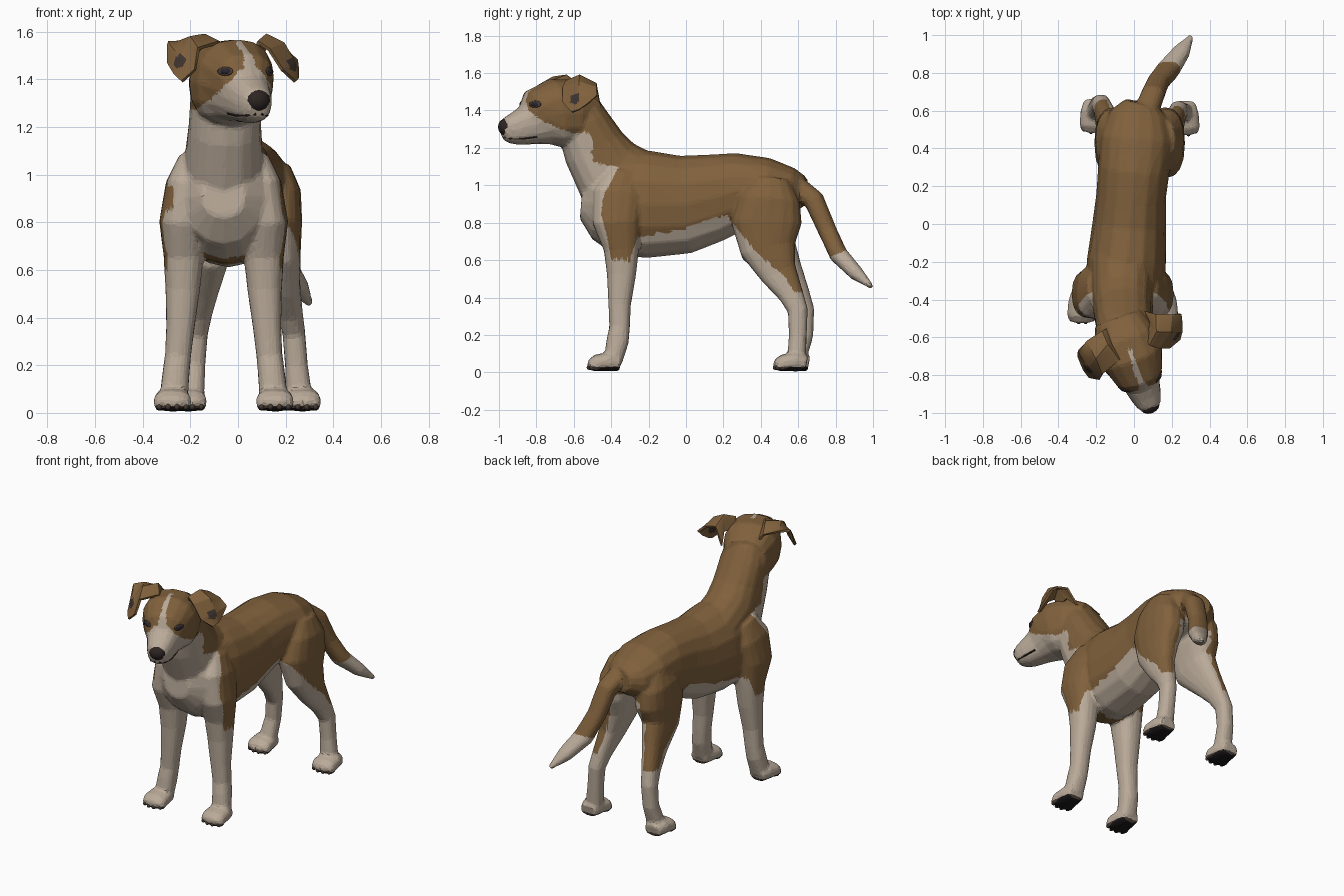
import bpy, bmesh, math
from mathutils import Matrix, Vector
from mathutils.bvhtree import BVHTree

if "Cube" in bpy.data.objects:
    bpy.data.objects.remove(bpy.data.objects["Cube"])


def material(name, rgb):
    m = bpy.data.materials.new(name)
    m.use_nodes = True
    m.diffuse_color = (*rgb, 1)
    m.node_tree.nodes["Principled BSDF"].inputs["Base Color"].default_value = (*rgb, 1)
    return m


BROWN = material("brown_coat", (0.215, 0.118, 0.045))
CREAM = material("cream_coat", (0.49, 0.405, 0.32))
SOLE = material("black_sole", (0.012, 0.010, 0.010))
CLAW = material("dark_claw", (0.065, 0.046, 0.036))
NOSE = material("nose_dark", (0.026, 0.018, 0.017))
EYE = material("eye_dark", (0.022, 0.019, 0.028))
PATCH = material("ear_patch", (0.05, 0.034, 0.028))

# Turned head frame: local x is sideways, -y is forward
HEAD = Matrix.Translation((-0.045, -0.61, 0)) @ Matrix.Rotation(math.radians(20), 4, 'Z')
HEAD_INV = HEAD.inverted()


def tube(bm, rings, matrix=Matrix(), sides=16, power=2.4):
    """Loft of rounded sections; each ring is x, y, z, half width, half depth."""
    centres = [Vector(r[:3]) for r in rings]
    loops = []
    for i, r in enumerate(rings):
        t = (centres[min(i + 1, len(rings) - 1)] - centres[max(i - 1, 0)]).normalized()
        b = t.cross(Vector((1, 0, 0))).normalized()
        a = b.cross(t)
        loop = []
        for k in range(sides):
            ang = 2 * math.pi * k / sides
            c, s = math.cos(ang), math.sin(ang)
            p = a * (r[3] * math.copysign(abs(c) ** (2 / power), c))
            p += b * (r[4] * math.copysign(abs(s) ** (2 / power), s))
            loop.append(bm.verts.new(matrix @ (centres[i] + p)))
        loops.append(loop)
    for p, q in zip(loops, loops[1:]):
        for k in range(sides):
            n = (k + 1) % sides
            bm.faces.new((p[k], p[n], q[n], q[k]))
    bm.faces.new(loops[0])
    bm.faces.new(loops[-1])


def blob(bm, loc, scale, matrix=Matrix()):
    m = matrix @ Matrix.Translation(loc) @ Matrix.Diagonal((*scale, 1))
    bmesh.ops.create_uvsphere(bm, u_segments=14, v_segments=8, radius=1, matrix=m)


def finish(bm, name, mats, smooth=False):
    bmesh.ops.recalc_face_normals(bm, faces=bm.faces[:])
    for f in bm.faces:
        f.smooth = smooth
    me = bpy.data.meshes.new(name)
    bm.to_mesh(me)
    bm.free()
    for m in mats:
        me.materials.append(m)
    ob = bpy.data.objects.new(name, me)
    bpy.context.scene.collection.objects.link(ob)
    return ob


def interp(t, pts):
    if t <= pts[0][0]:
        return pts[0][1]
    for (a, b), (c, d) in zip(pts, pts[1:]):
        if t <= c:
            return b + (d - b) * (t - a) / (c - a)
    return pts[-1][1]


skin, claws = bmesh.new(), bmesh.new()

# Torso: y, x, top, bottom, half width
torso = [(-.56, -.06, 1.0, .82, .09), (-.5, -.06, 1.1, .71, .165), (-.38, -.055, 1.19, .63, .2),
         (-.2, -.04, 1.185, .61, .21), (0, -.025, 1.16, .635, .195), (.15, -.015, 1.17, .70, .185),
         (.3, 0, 1.175, .77, .19), (.45, .015, 1.145, .82, .195), (.58, .025, 1.09, .85, .155),
         (.64, .04, 1.05, .9, .09)]
tube(skin, [(x, y, (t + b) / 2, w, (t - b) / 2) for y, x, t, b, w in torso], power=2.2)

# Neck
tube(skin, [(-.06, -.22, .98, .17, .19), (-.06, -.41, 1.06, .165, .21), (-.055, -.49, 1.2, .153, .172),
            (-.05, -.55, 1.33, .15, .145), (-.045, -.59, 1.42, .13, .125)])

# Head: forward, top, bottom, half width
head = [(-.12, 1.5, 1.27, .13), (0, 1.565, 1.21, .17), (.1, 1.57, 1.205, .17), (.19, 1.52, 1.205, .135),
        (.24, 1.435, 1.21, .1), (.32, 1.39, 1.213, .082), (.365, 1.365, 1.22, .066), (.395, 1.33, 1.235, .042)]
tube(skin, [(0, -v, (t + b) / 2, w, (t - b) / 2) for v, t, b, w in head], HEAD)

# Tail
tube(skin, [(.06, .58, 1.0, .065, .06), (.1, .685, .92, .062, .056), (.13, .755, .76, .058, .05),
            (.18, .815, .63, .062, .05), (.25, .91, .53, .048, .04), (.305, .995, .455, .014, .012)])

# Legs: sideways offset, y, z, half width, half depth
fore = [(.12, -.33, 1.06, .07, .09), (.155, -.36, .95, .09, .14), (.175, -.37, .8, .096, .13),
        (.168, -.345, .66, .085, .095), (.172, -.345, .52, .073, .078), (.182, -.355, .36, .06, .06),
        (.192, -.355, .24, .055, .055), (.2, -.365, .17, .057, .06), (.21, -.39, .06, .06, .05)]
hind = [(.1, .45, 1.02, .09, .11), (.13, .445, .92, .105, .165), (.135, .43, .8, .105, .19),
        (.15, .44, .66, .084, .15), (.17, .495, .53, .062, .1), (.19, .56, .42, .052, .068),
        (.205, .598, .33, .048, .054), (.215, .598, .2, .048, .048), (.228, .59, .06, .056, .05)]


def paw(x, heel):
    tube(skin, [(x, heel, .045, .055, .04), (x, heel - .06, .057, .074, .052),
                (x, heel - .13, .05, .08, .045), (x, heel - .165, .036, .06, .03)])
    for i in (-1.5, -.5, .5, 1.5):
        y = heel - .16 + .014 * abs(i)
        blob(skin, (x + i * .037, y + .01, .04), (.023, .038, .034))
        blob(claws, (x + i * .037, y - .012, .026), (.012, .016, .014))


for side in (-1, 1):
    back = .035 if side < 0 else 0
    tube(skin, [(-.06 + side * dx, *rest) for dx, *rest in fore])
    paw(-.06 + side * .215, -.35)
    tube(skin, [(.03 + side * dx, y + (back if .1 < z < .6 else 0), z, w, d) for dx, y, z, w, d in hind])
    paw(.03 + side * .24, .645 + back / 3)

# Fuse the parts into one faceted skin
body = finish(skin, "body", [])
fuse = body.modifiers.new("fuse", 'REMESH')
fuse.mode = 'VOXEL'
fuse.voxel_size = .01
soften = body.modifiers.new("soften", 'SMOOTH')
soften.factor, soften.iterations = .5, 7
facet = body.modifiers.new("facet", 'DECIMATE')
facet.ratio = .075
split = body.modifiers.new("split", 'SUBSURF')
split.subdivision_type = 'SIMPLE'
split.levels = split.render_levels = 2
graph = bpy.context.evaluated_depsgraph_get()
mesh = bpy.data.meshes.new_from_object(body.evaluated_get(graph))
body.modifiers.clear()
body.data = mesh
mesh.name = "body"
mesh.materials.clear()
for m in (BROWN, CREAM, SOLE, CLAW):
    mesh.materials.append(m)

# Coat pattern borders
JAW = [(-.1, 1.27), (.06, 1.28), (.15, 1.315), (.22, 1.35), (.275, 1.4)]
BLAZE = [(1.4, .04), (1.45, .028), (1.5, .02), (1.56, .012)]
CHEST = [(.6, -.4), (.72, -.42), (.85, -.455), (.95, -.44), (1.02, -.4), (1.1, -.36), (1.11, -.42),
         (1.12, -.49), (1.27, -.53), (1.33, -.8)]
BELLY = [(-.3, .6), (-.26, .72), (0, .77), (.1, .81), (.22, .84), (.3, .73), (.4, .62), (.52, .52), (.58, .43)]


def coat(c, n):
    x, y, z = c
    local = HEAD_INV @ c
    v = -local.y
    if z < .035 and n.z < -.6:
        return 2
    if z < .03:
        return 3
    if v > -.1 and z > 1.2 and y < -.5:
        blaze = v > .06 and abs(local.x) < interp(z, BLAZE)
        return int(v > .275 or z < interp(v, JAW) or blaze)
    if y > .67 and z > .42:
        return int(z + (y - .8) * -.4 < .63)
    if x < -.27 and .85 < z < .95 and y < -.3:
        return 0
    if y < interp(z, CHEST) or z < interp(y, BELLY):
        return 1
    side = math.copysign(1, x - (.03 if y > 0 else -.06))
    if z < .84 and side * n.x < -.2 and (y > .2 or z < .75):
        return 1
    return int(n.z < -.5 and z < .88 and y > .2)


for p in mesh.polygons:
    p.use_smooth = False
    p.material_index = coat(p.center, p.normal)
surface = BVHTree.FromPolygons([v.co for v in mesh.vertices], [p.vertices[:] for p in mesh.polygons])

finish(claws, "claws", [CLAW], True)

# Folded ears: rows run from the root over the fold to the tip, front to back
RIGHT_EAR = [[(-.05, -.7, 1.5), (-.11, -.62, 1.5), (-.12, -.54, 1.45)],
             [(-.08, -.72, 1.555), (-.14, -.64, 1.585), (-.17, -.57, 1.53)],
             [(-.165, -.79, 1.53), (-.2, -.71, 1.575), (-.25, -.62, 1.555)],
             [(-.18, -.82, 1.44), (-.24, -.76, 1.49), (-.293, -.67, 1.555)],
             [(-.235, -.81, 1.39), (-.265, -.77, 1.42), (-.293, -.7, 1.47)]]
LEFT_EAR = [[(.07, -.62, 1.5), (.09, -.52, 1.5), (.06, -.46, 1.44)],
            [(.085, -.64, 1.555), (.12, -.57, 1.585), (.12, -.48, 1.54)],
            [(.13, -.655, 1.525), (.19, -.57, 1.55), (.2, -.48, 1.52)],
            [(.185, -.655, 1.44), (.235, -.57, 1.47), (.245, -.475, 1.48)],
            [(.24, -.61, 1.39), (.25, -.57, 1.405), (.25, -.52, 1.44)]]
for name, grid, spot in (("right_ear", RIGHT_EAR, (-.243, -.765, 1.475)), ("left_ear", LEFT_EAR, (.222, -.592, 1.462))):
    bm = bmesh.new()
    rows = [[bm.verts.new(p) for p in row] for row in grid]
    for a, b in zip(rows, rows[1:]):
        for k in range(2):
            bm.faces.new((a[k], a[k + 1], b[k + 1], b[k]))
    bmesh.ops.subdivide_edges(bm, edges=bm.edges[:], cuts=7, use_grid_fill=True)
    for f in bm.faces:
        f.material_index = int((f.calc_center_median() - Vector(spot)).length < .03)
    ear = finish(bm, name, [BROWN, PATCH])
    thick = ear.modifiers.new("thickness", 'SOLIDIFY')
    thick.thickness, thick.offset = .014, 0

# Eyes with dark lids, and the mouth line, set on the skin
for side, word in ((-1, "right"), (1, "left")):
    spot, normal, _, _ = surface.find_nearest(HEAD @ Vector((side * .088, -.235, 1.432)))
    seat = Matrix.Translation(spot) @ normal.to_track_quat('Z', 'Y').to_matrix().to_4x4()
    for part, mat, size in (("eyelid", CLAW, (.036, .019, .007)), ("eye", EYE, (.024, .014, .012))):
        bm = bmesh.new()
        blob(bm, (0, 0, 0), size, seat)
        finish(bm, word + "_" + part, [mat], True)
    bm = bmesh.new()
    line = [(.012, -.4, 1.25), (.05, -.37, 1.245), (.085, -.31, 1.238), (.11, -.23, 1.24)]
    path = [surface.find_nearest(HEAD @ Vector((side * x, y, z)))[0] for x, y, z in line]
    tube(bm, [(*p, .005, .005) for p in path], sides=6)
    finish(bm, word + "_mouth_line", [NOSE])

# Nose
bm = bmesh.new()
blob(bm, (0, -.378, 1.312), (.052, .038, .045), HEAD)
finish(bm, "nose", [NOSE], True)
